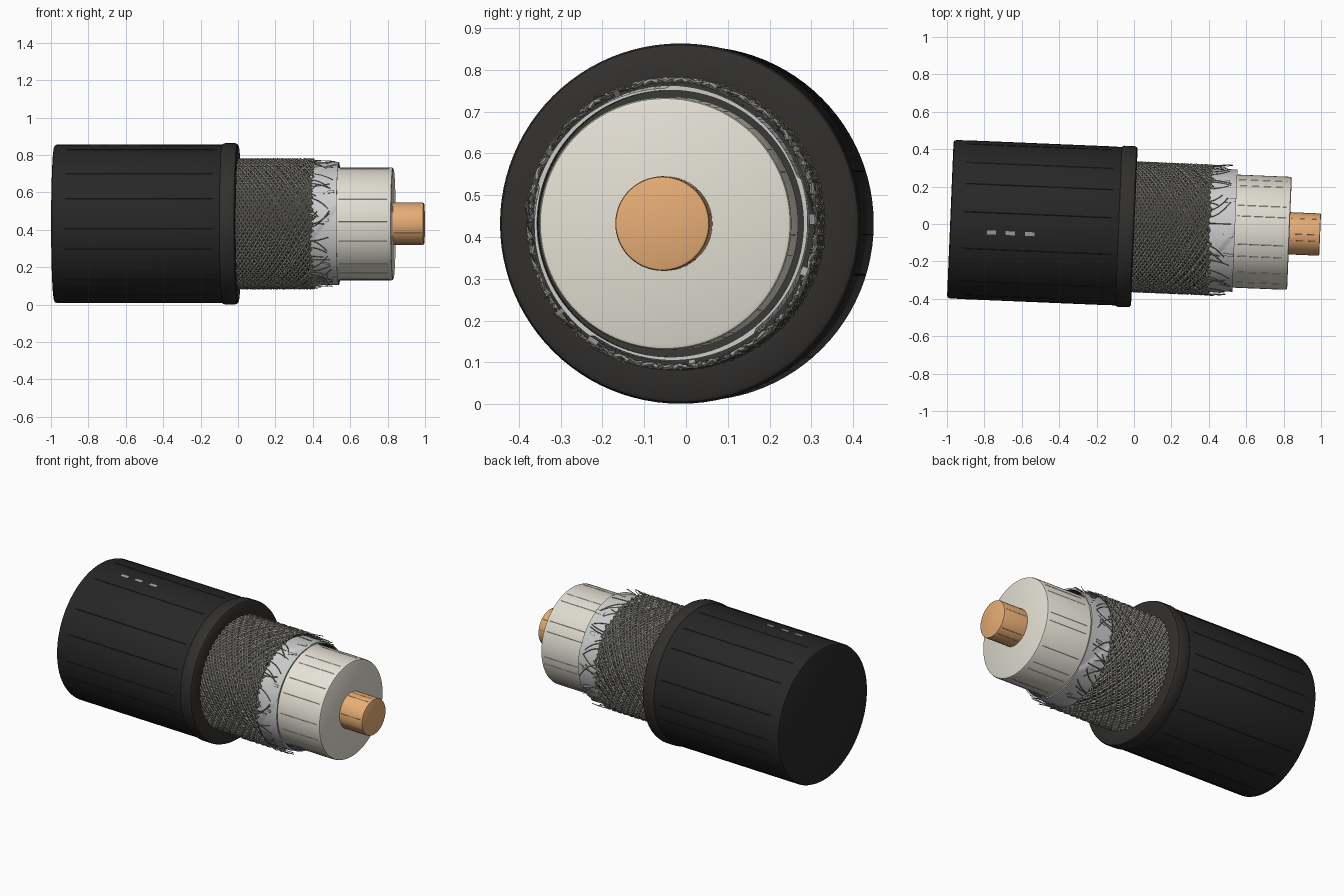
import bpy, bmesh, math, random
from mathutils import Matrix, Vector

if "Cube" in bpy.data.objects:
    bpy.data.objects.remove(bpy.data.objects["Cube"])

random.seed(4)
# Cable axis runs along local x, yawed slightly and lifted off the ground
PLACE = Matrix.Translation((0, -0.015, 0.432)) @ Matrix.Rotation(math.radians(-2.4), 4, 'Z')
TAU = math.tau


def material(name, col):
    m = bpy.data.materials.new(name)
    m.diffuse_color = (*col, 1)
    m.use_nodes = True
    m.node_tree.nodes["Principled BSDF"].inputs["Base Color"].default_value = m.diffuse_color
    return m


BLACK = material("black_rubber", (0.02, 0.02, 0.02))
COLLAR = material("dark_rubber", (0.032, 0.029, 0.026))
WIRE = material("braid_wire", (0.33, 0.32, 0.28))
DARK = material("braid_shadow", (0.04, 0.04, 0.035))
FOIL = material("foil", (0.78, 0.78, 0.75))
CREAM = material("dielectric", (0.78, 0.75, 0.66))
COPPER = material("copper", (0.8, 0.42, 0.18))
GREY = material("mark_grey", (0.35, 0.35, 0.33))


def polar(x, a, r):
    return Vector((x, r * math.cos(a), r * math.sin(a)))


def finish(bm, name, mat):
    bmesh.ops.recalc_face_normals(bm, faces=bm.faces)
    bm.transform(PLACE)
    me = bpy.data.meshes.new(name)
    bm.to_mesh(me)
    bm.free()
    me.materials.append(mat)
    me.shade_smooth()
    me.set_sharp_from_angle(angle=math.radians(35))
    ob = bpy.data.objects.new(name, me)
    bpy.context.collection.objects.link(ob)
    return ob


def lathe(name, profile, mat, n=96):
    """Revolve (x, r) points around the axis; r = 0 makes a cap centre."""
    bm = bmesh.new()
    rings = []
    for x, r in profile:
        if r == 0:
            rings.append([bm.verts.new((x, 0, 0))] * n)
        else:
            rings.append([bm.verts.new(polar(x, TAU * i / n, r)) for i in range(n)])
    for p, q in zip(rings, rings[1:]):
        for i in range(n):
            j = (i + 1) % n
            bm.faces.new(list(dict.fromkeys((p[i], p[j], q[j], q[i]))))
    return finish(bm, name, mat)


def strand(bm, pts, r, sides=4):
    """Sweep a thin wire along points, with a radially aligned section."""
    rings = []
    for k, p in enumerate(pts):
        t = (pts[min(k + 1, len(pts) - 1)] - pts[max(k - 1, 0)]).normalized()
        n = Vector((0, p.y, p.z))
        n = (n - t * n.dot(t)).normalized()
        b = t.cross(n)
        rings.append([bm.verts.new(p + r * (n * math.cos(TAU * s / sides) + b * math.sin(TAU * s / sides)))
                      for s in range(sides)])
    for p, q in zip(rings, rings[1:]):
        for s in range(sides):
            bm.faces.new((p[s], p[(s + 1) % sides], q[(s + 1) % sides], q[s]))
    bm.faces.new(rings[0])
    bm.faces.new(rings[-1])


def patch(bm, x0, x1, a0, a1, r0, r1, thick=0.003, n=4):
    """Small curved plate lying on (or flaring from) a cylinder."""
    grid = [[[bm.verts.new(polar(x, a0 + (a1 - a0) * i / n, r + h)) for i in range(n + 1)]
             for x, r in ((x0, r0), (x1, r1))] for h in (0, thick)]
    lo, hi = grid
    for g in grid:
        for i in range(n):
            bm.faces.new((g[0][i], g[0][i + 1], g[1][i + 1], g[1][i]))
    for e in (0, 1):
        for i in range(n):
            bm.faces.new((lo[e][i], lo[e][i + 1], hi[e][i + 1], hi[e][i]))
    for i in (0, n):
        bm.faces.new((lo[0][i], lo[1][i], hi[1][i], hi[0][i]))


def ribs(name, mat, x0, x1, r, count, size):
    """Fine lengthwise extrusion lines almost flush with a surface."""
    bm = bmesh.new()
    for i in range(count):
        a = TAU * (i + random.uniform(-0.3, 0.3)) / count
        strand(bm, [polar(x0, a, r), polar(x1, a, r)], size)
    finish(bm, name, mat)


# Outer jacket with rounded back end, open bore at the cut
lathe("outer_jacket", [(-0.983, 0), (-0.983, 0.41), (-0.979, 0.419), (-0.968, 0.424),
                       (-0.01, 0.424), (0.0, 0.42), (0.0, 0.338), (-0.1, 0.338)], BLACK)
ribs("jacket_lines", BLACK, -0.91, -0.12, 0.4225, 16, 0.003)
# Rolled collar at the jacket cut
lathe("jacket_collar", [(-0.085, 0.42), (-0.08, 0.427), (-0.07, 0.431), (-0.015, 0.431),
                        (-0.004, 0.427), (0.002, 0.418), (0.002, 0.34)], COLLAR)
# Three grey printed dashes on top
bm = bmesh.new()
for x in (-0.76, -0.66, -0.555):
    a = math.pi / 2 + 0.147
    patch(bm, x - 0.025, x + 0.025, a - 0.025, a + 0.025, 0.4235, 0.4235, 0.002)
finish(bm, "jacket_marks", GREY)

# Dark backing tube under the braid
lathe("braid_backing", [(-0.05, 0.339), (0.395, 0.339), (0.395, 0.30)], DARK)
# Woven braid: two opposing sets of undulating helical wires
bm = bmesh.new()
COUNT, STEPS, X0, X1 = 60, 66, -0.02, 0.405
CROSSINGS = 40
twist = CROSSINGS * TAU / COUNT / 2
for d in (1, -1):
    for w in range(COUNT):
        end = X1 + random.uniform(-0.008, 0.01)
        pts = []
        for k in range(STEPS + 1):
            f = k / STEPS
            lift = d * math.cos(math.pi * (f * CROSSINGS + w))
            pts.append(polar(X0 + (end - X0) * f, TAU * w / COUNT + d * twist * f, 0.343 + 0.0035 * lift))
        strand(bm, pts, 0.0055)
finish(bm, "woven_braid", WIRE)

# Frayed wire ends past the braid cut
bm = bmesh.new()
for i in range(80):
    a, bend = random.uniform(0, TAU), random.uniform(-0.3, 0.3)
    length, flare = random.uniform(0.02, 0.13), random.uniform(-0.008, 0.014)
    pts = [polar(0.39 + length * f, a + bend * f * f * length / 0.13, 0.342 + flare * f)
           for f in (0, 0.25, 0.5, 0.75, 1)]
    strand(bm, pts, 0.0022)
finish(bm, "frayed_wires", WIRE)

# Foil wrap with spiral overlaps
bm = bmesh.new()
NA, NX = 192, 16
rows = []
for k in range(NX + 1):
    x = 0.35 + 0.19 * k / NX
    row = []
    for i in range(NA):
        a = TAU * i / NA
        saw = (5 * a / TAU + x * 3.2) % 1.0
        row.append(bm.verts.new(polar(x, a, 0.324 + 0.007 * saw)))
    rows.append(row)
rows.append([bm.verts.new(polar(0.54, TAU * i / NA, 0.319)) for i in range(NA)])
for p, q in zip(rows, rows[1:]):
    for i in range(NA):
        bm.faces.new((p[i], p[(i + 1) % NA], q[(i + 1) % NA], q[i]))
finish(bm, "foil_wrap", FOIL)
lathe("foil_lining", [(0.539, 0.319), (0.46, 0.319), (0.46, 0.29)], DARK)

# Torn foil tabs flaring at the edge
bm = bmesh.new()
for i in range(12):
    a = TAU * (i + random.uniform(-0.3, 0.3)) / 12
    x = random.uniform(0.44, 0.48)
    patch(bm, x, x + random.uniform(0.04, 0.065), a, a + random.uniform(0.03, 0.08),
          0.329, random.uniform(0.33, 0.348), 0.002)
finish(bm, "foil_tabs", FOIL)

# Cream insulating core
lathe("dielectric_core", [(0.3, 0.302), (0.822, 0.302), (0.829, 0.299), (0.832, 0.292), (0.832, 0)], CREAM)
ribs("dielectric_lines", CREAM, 0.55, 0.81, 0.301, 18, 0.002)

# Copper centre conductor
lathe("centre_conductor", [(0.8, 0.113), (0.988, 0.113), (0.994, 0.111), (0.996, 0.106), (0.996, 0)], COPPER, 64)
ribs("conductor_lines", COPPER, 0.84, 0.985, 0.1125, 9, 0.0012)
